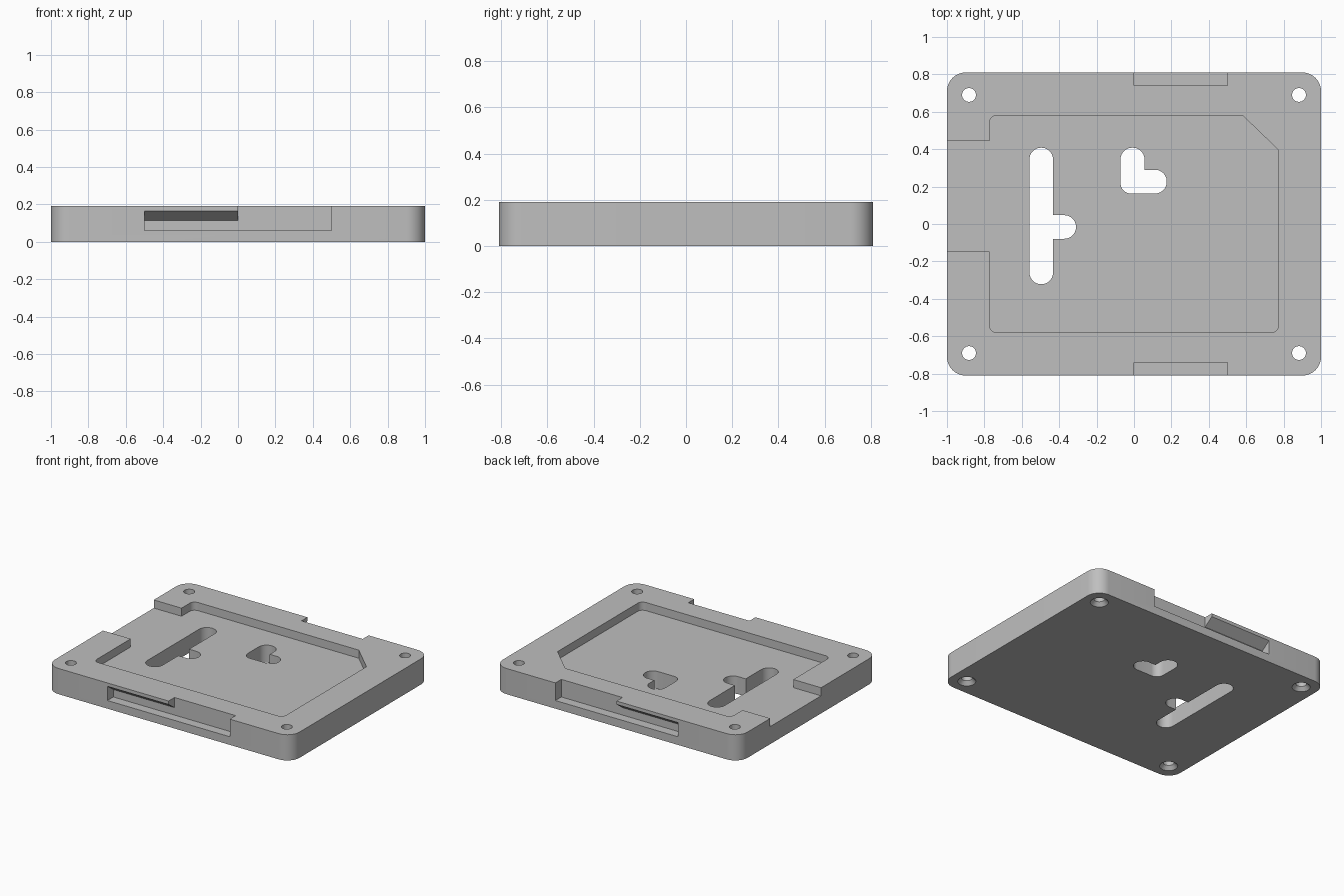
import bpy, bmesh, math
from mathutils import Vector, Matrix

if "Cube" in bpy.data.objects:
    bpy.data.objects.remove(bpy.data.objects["Cube"])

HEIGHT = 0.19
grey = bpy.data.materials.new("machined grey")
grey.diffuse_color = (0.52, 0.52, 0.52, 1)
grey.use_nodes = True
grey.node_tree.nodes["Principled BSDF"].inputs["Base Color"].default_value = grey.diffuse_color


def rounded(points, steps=10):
    """Outline from (x, y, corner radius) points."""
    out = []
    for i, (x, y, r) in enumerate(points):
        p = Vector((x, y))
        if r == 0:
            out.append(p)
            continue
        a = (Vector(points[i - 1][:2]) - p).normalized()
        b = (Vector(points[(i + 1) % len(points)][:2]) - p).normalized()
        half = a.angle(b) / 2
        centre = p + (a + b).normalized() * r / math.sin(half)
        start = p + a * r / math.tan(half) - centre
        end = p + b * r / math.tan(half) - centre
        a0 = math.atan2(start.y, start.x)
        sweep = math.atan2(start.x * end.y - start.y * end.x, start.dot(end))
        for k in range(steps + 1):
            t = a0 + sweep * k / steps
            out.append(centre + Vector((math.cos(t), math.sin(t))) * r)
    return out


def add_object(name, bm):
    bmesh.ops.recalc_face_normals(bm, faces=bm.faces)
    mesh = bpy.data.meshes.new(name)
    bm.to_mesh(mesh)
    bm.free()
    mesh.materials.append(grey)
    obj = bpy.data.objects.new(name, mesh)
    bpy.context.collection.objects.link(obj)
    return obj


def prism(name, outline, low, high, axis="z"):
    """Extrude an xy outline along z, or a yz outline along x."""
    bm = bmesh.new()
    place = (lambda p: (p[0], p[1], low)) if axis == "z" else (lambda p: (low, p[0], p[1]))
    face = bm.faces.new([bm.verts.new(place(p)) for p in outline])
    ext = bmesh.ops.extrude_face_region(bm, geom=[face])
    move = Vector((0, 0, high - low)) if axis == "z" else Vector((high - low, 0, 0))
    bmesh.ops.translate(bm, vec=move, verts=[v for v in ext["geom"] if isinstance(v, bmesh.types.BMVert)])
    return add_object(name, bm)


def cone(name, x, y, low, high, r_low, r_high):
    bm = bmesh.new()
    bmesh.ops.create_cone(bm, cap_ends=True, segments=32, radius1=r_low, radius2=r_high,
                          depth=high - low, matrix=Matrix.Translation((x, y, (low + high) / 2)))
    return add_object(name, bm)


# Plate with rounded corners
plate = prism("base_plate", rounded([(-1, -0.81, 0.1), (1, -0.81, 0.1),
                                     (1, 0.81, 0.1), (-1, 0.81, 0.1)]), 0, HEIGHT)
cutters = []

# Shallow pocket with one clipped corner and an opening on the left
cutters.append(prism("pocket_cutter", rounded([
    (-0.773, -0.581, 0.04), (0.773, -0.581, 0.04), (0.773, 0.395, 0), (0.58, 0.581, 0),
    (-0.773, 0.581, 0.04), (-0.773, 0.445, 0), (-1.1, 0.445, 0),
    (-1.1, -0.148, 0), (-0.773, -0.148, 0)]), 0.13, 0.3))

# T-shaped and L-shaped through slots
R = 0.0625
cutters.append(prism("t_slot_cutter", rounded([
    (-0.559, -0.322, R), (-0.433, -0.322, R), (-0.433, -0.079, 0), (-0.31, -0.079, R),
    (-0.31, 0.047, R), (-0.433, 0.047, 0), (-0.433, 0.408, R), (-0.559, 0.408, R)]), -0.1, 0.3))
cutters.append(prism("l_slot_cutter", rounded([
    (-0.072, 0.163, 0.055), (0.175, 0.163, R), (0.175, 0.29, R),
    (0.056, 0.29, 0), (0.056, 0.408, R), (-0.072, 0.408, R)]), -0.1, 0.3))

# Countersunk corner holes
for sx in (-1, 1):
    for sy in (-1, 1):
        x, y = sx * 0.882, sy * 0.69
        cutters.append(cone("hole_cutter", x, y, -0.1, 0.3, 0.037, 0.037))
        cutters.append(cone("countersink_cutter", x, y, -0.01, 0.03, 0.07, 0.034))

# Front and back edge recesses: open on one half, under a sloped lip on the other
for s in (-1, 1):
    under = [(s * 0.741, 0.06), (s * 0.741, 0.115), (s * 0.81, 0.165),
             (s * 0.879, 0.215), (s * 0.879, 0.06)]
    cutters.append(prism("undercut_cutter", under, -0.5, 0.5, "x"))
    notch = [(s * 0.741, 0.06), (s * 0.741, 0.3), (s * 0.9, 0.3), (s * 0.9, 0.06)]
    cutters.append(prism("notch_cutter", notch, 0, 0.5, "x"))

# Cut everything out of the plate, then clear the cutters
for cutter in cutters:
    mod = plate.modifiers.new("cut", "BOOLEAN")
    mod.operation = "DIFFERENCE"
    mod.solver = "EXACT"
    mod.object = cutter
    cutter.hide_render = True
bpy.context.view_layer.update()
graph = bpy.context.evaluated_depsgraph_get()
result = bpy.data.meshes.new_from_object(plate.evaluated_get(graph))
plate.modifiers.clear()
plate.data = result
for cutter in cutters:
    bpy.data.objects.remove(cutter)
result.materials.clear()
result.materials.append(grey)
for poly in result.polygons:
    poly.material_index = 0

# Smooth round walls, sharp edges
bpy.context.view_layer.objects.active = plate
plate.select_set(True)
bpy.ops.object.shade_smooth_by_angle(angle=math.radians(25))
